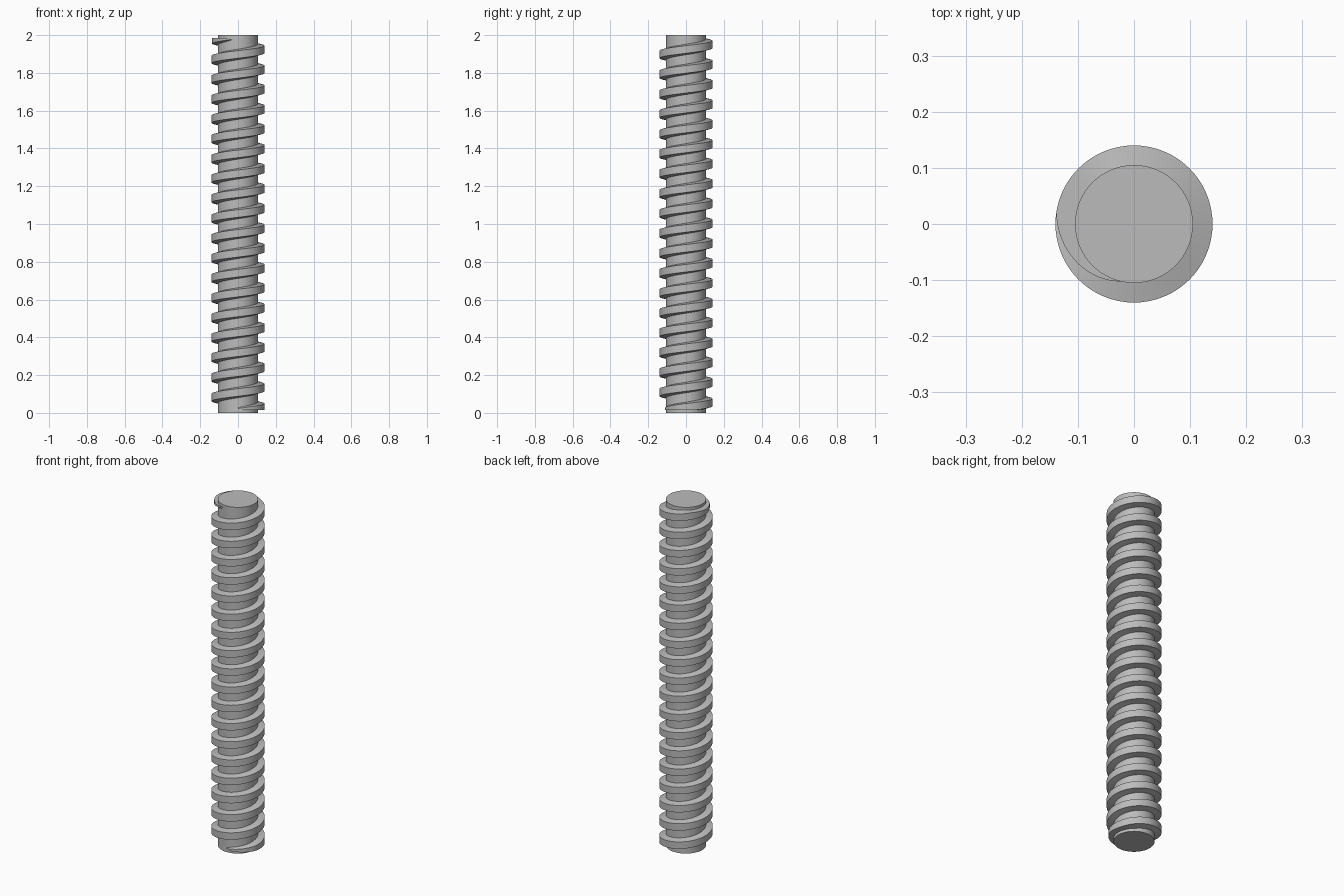
import bpy, bmesh, math

if "Cube" in bpy.data.objects:
    bpy.data.objects.remove(bpy.data.objects["Cube"], do_unlink=True)

LENGTH, CORE_R, CREST_R = 2.0, 0.105, 0.14
TURNS, STEPS = 19, 72
PITCH = LENGTH / TURNS
START = math.radians(-100)      # angle where the thread begins and ends
FADE = 0.245                    # turns over which the thread runs out
CREST_HALF, ROOT_HALF = 0.020, 0.029
END_GAP = 0.016                 # plain shaft left at each end

steel = bpy.data.materials.new("steel_grey")
steel.use_nodes = True
colour = (0.5, 0.5, 0.5, 1)
steel.diffuse_color = colour
steel.node_tree.nodes["Principled BSDF"].inputs["Base Color"].default_value = colour


def finish(obj):
    obj.data.materials.append(steel)
    bpy.ops.object.select_all(action='DESELECT')
    obj.select_set(True)
    bpy.context.view_layer.objects.active = obj
    bpy.ops.object.shade_smooth_by_angle(angle=math.radians(25))


# Plain cylindrical core
bpy.ops.mesh.primitive_cylinder_add(vertices=96, radius=CORE_R, depth=LENGTH,
                                    location=(0, 0, LENGTH / 2))
shaft = bpy.context.object
shaft.name = "shaft"
finish(shaft)

# Right-handed trapezoidal thread swept along a helix, fading out at both ends
bm = bmesh.new()
rings = []
count = TURNS * STEPS
for i in range(count + 1):
    turn = i / STEPS
    angle = START + turn * math.tau
    fade = min(1, turn / FADE, (TURNS - turn) / FADE)
    crest = CORE_R - 0.001 + (CREST_R - CORE_R + 0.001) * fade
    root = CORE_R - 0.004
    ring = []
    for r, dz in ((root, -ROOT_HALF), (crest, -CREST_HALF),
                  (crest, CREST_HALF), (root, ROOT_HALF)):
        z = min(max(turn * PITCH + dz, END_GAP), LENGTH - END_GAP)
        ring.append(bm.verts.new((r * math.cos(angle), r * math.sin(angle), z)))
    rings.append(ring)
for a, b in zip(rings, rings[1:]):
    for k in range(4):
        n = (k + 1) % 4
        bm.faces.new((a[k], b[k], b[n], a[n]))
bm.faces.new(rings[0])
bm.faces.new(rings[-1][::-1])
bmesh.ops.remove_doubles(bm, verts=bm.verts, dist=0.00001)
bmesh.ops.recalc_face_normals(bm, faces=bm.faces)
mesh = bpy.data.meshes.new("screw_thread")
bm.to_mesh(mesh)
bm.free()
thread = bpy.data.objects.new("screw_thread", mesh)
bpy.context.collection.objects.link(thread)
finish(thread)
